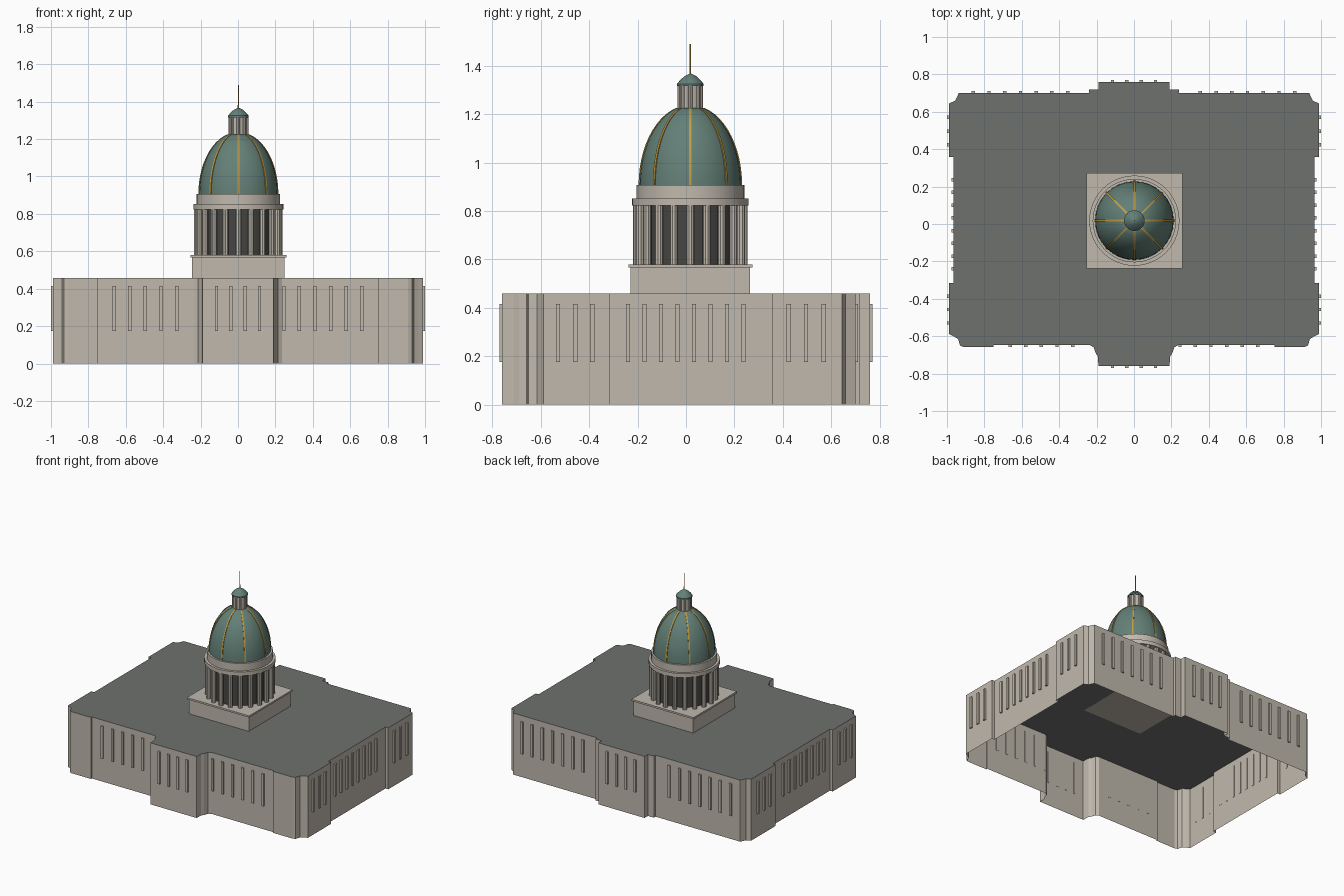
import bpy, bmesh, math
from mathutils import Matrix, Vector

if "Cube" in bpy.data.objects:
    bpy.data.objects.remove(bpy.data.objects["Cube"])

CX, CY = 0.002, 0.018   # dome axis


def mat(name, c):
    m = bpy.data.materials.new(name)
    m.diffuse_color = (*c, 1)
    m.use_nodes = True
    m.node_tree.nodes["Principled BSDF"].inputs["Base Color"].default_value = m.diffuse_color
    return m


STONE = mat("pale stone", (0.53, 0.485, 0.42))
ROOF = mat("slate roof", (0.155, 0.165, 0.155))
COPPER = mat("green copper", (0.125, 0.215, 0.185))
GOLD = mat("gold", (0.55, 0.33, 0.05))
DARK = mat("dark drum core", (0.06, 0.06, 0.055))


def finish(bm, name, mats, smooth=False):
    me = bpy.data.meshes.new(name)
    bm.to_mesh(me)
    bm.free()
    ob = bpy.data.objects.new(name, me)
    bpy.context.collection.objects.link(ob)
    for m in mats:
        me.materials.append(m)
    if smooth:
        bpy.ops.object.select_all(action='DESELECT')
        ob.select_set(True)
        bpy.context.view_layer.objects.active = ob
        bpy.ops.object.shade_smooth_by_angle(angle=math.radians(35))
    return ob


def box(bm, x0, x1, y0, y1, z0, z1):
    m = Matrix.Translation(((x0 + x1) / 2, (y0 + y1) / 2, (z0 + z1) / 2))
    bmesh.ops.create_cube(bm, size=1, matrix=m @ Matrix.Diagonal((x1 - x0, y1 - y0, z1 - z0, 1)))


def lathe(name, prof, material, n=32):
    """Turn an (r, z) profile about the dome axis, closing both ends."""
    bm = bmesh.new()
    rings = [[bm.verts.new((CX + r * math.cos(2 * math.pi * i / n),
                            CY + r * math.sin(2 * math.pi * i / n), z)) for i in range(n)]
             for r, z in prof]
    for a, b in zip(rings, rings[1:]):
        for i in range(n):
            j = (i + 1) % n
            bm.faces.new((a[i], a[j], b[j], b[i]))
    bm.faces.new(rings[0][::-1])
    bm.faces.new(rings[-1])
    return finish(bm, name, [material], True)


def columns(name, count, ring, r, z0, z1, sides):
    bm = bmesh.new()
    for i in range(count):
        a = 2 * math.pi * i / count
        bmesh.ops.create_cone(bm, cap_ends=True, segments=sides, radius1=r, radius2=r, depth=z1 - z0,
                              matrix=Matrix.Translation((CX + ring * math.cos(a), CY + ring * math.sin(a),
                                                         (z0 + z1) / 2)))
    finish(bm, name, [STONE], True)


# Main block: mirrored footprint, open underneath, slate roof on top
H = 0.458
half = [(.19, -.76), (.193, -.71), (.205, -.69), (.215, -.66), (.235, -.648), (.75, -.648), (.75, -.658),
        (.91, -.658), (.93, -.65), (.94, -.615), (.965, -.60), (.988, -.588), (.988, -.315), (.965, -.315),
        (.965, .357), (.988, .357), (.988, .645), (.955, .66), (.937, .70), (.24, .70), (.24, .72),
        (.19, .72), (.19, .76)]
outline = half + [(-x, y) for x, y in reversed(half)]
bm = bmesh.new()
low = [bm.verts.new((x, y, 0)) for x, y in outline]
top = [bm.verts.new((x, y, H)) for x, y in outline]
for i in range(len(low)):
    j = (i + 1) % len(low)
    bm.faces.new((low[i], low[j], top[j], top[i]))
bm.faces.new(top).material_index = 1
finish(bm, "main_block", [STONE, ROOF])

# Narrow raised window strips on all four sides
bm = bmesh.new()
W, D, Z0, Z1 = 0.009, 0.010, 0.175, 0.415


def strip_y(x, wall, s):
    box(bm, x - W, x + W, min(wall - s * .002, wall + s * D), max(wall - s * .002, wall + s * D), Z0, Z1)


for x in (-.115, -.038, .038, .115):
    strip_y(x, -.76, -1)
    strip_y(x, .76, 1)
for k in range(5):
    for s in (-1, 1):
        strip_y(s * (.328 + k * .0835), -.648, -1)
strip_y(.246, -.648, -1)
for k in range(7):
    for s in (-1, 1):
        strip_y(s * (.355 + k * .084), .70, 1)
side = [(y, .988) for y in (-.529, -.457, -.387, .424, .496, .57)]
side += [(-.24 + k * .0682, .965) for k in range(8)]
for y, wall in side:
    for s in (-1, 1):
        a, b = sorted((s * (wall - .002), s * (wall + .011)))
        box(bm, a, b, y - W, y + W, Z0, Z1)
finish(bm, "window_strips", [STONE])

# Square plinth and its thin cap
bm = bmesh.new()
box(bm, CX - .247, CX + .247, CY - .247, CY + .247, H - .001, .566)
box(bm, CX - .256, CX + .256, CY - .256, CY + .256, .566, .579)
finish(bm, "plinth", [STONE])

# Colonnaded drum
lathe("drum_core", [(.195, .579), (.195, .823)], DARK)
columns("drum_columns", 20, .220, .017, .579, .823, 10)
lathe("drum_cornice", [(.241, .823), (.241, .852)], STONE, 48)
lathe("drum_attic", [(.223, .852), (.223, .907)], STONE, 48)

# Dome shell
R, DZ, DH = .210, .907, .330
T = math.acos(.055 / R)
arc = [(R * math.cos(T * k / 12), DZ + DH * math.sin(T * k / 12)) for k in range(13)]
lathe("dome", arc, COPPER)

# Eight gilded ribs following the dome
bm = bmesh.new()
for i in range(8):
    rot = Matrix.Translation((CX, CY, 0)) @ Matrix.Rotation(i * math.pi / 4, 4, 'Z')
    prev = None
    for r, z in arc:
        ring = [bm.verts.new(rot @ Vector((r + dr, w, z))) for dr, w in
                ((-.006, -.005), (.004, -.005), (.004, .005), (-.006, .005))]
        if prev:
            for k in range(4):
                j = (k + 1) % 4
                bm.faces.new((prev[k], prev[j], ring[j], ring[k]))
        else:
            bm.faces.new(ring[::-1])
        prev = ring
    bm.faces.new(prev)
finish(bm, "dome_ribs", [GOLD])

# Lantern, cap and spire
ztop = arc[-1][1]
lathe("lantern_core", [(.046, ztop - .005), (.046, 1.316)], STONE, 16)
columns("lantern_columns", 8, .044, .009, ztop - .005, 1.316, 8)
lathe("lantern_cap", [(.055, 1.316), (.055, 1.325), (.043, 1.340), (.024, 1.357), (.004, 1.367)], COPPER, 24)
lathe("spire", [(.0035, 1.36), (.0025, 1.49)], GOLD, 8)
